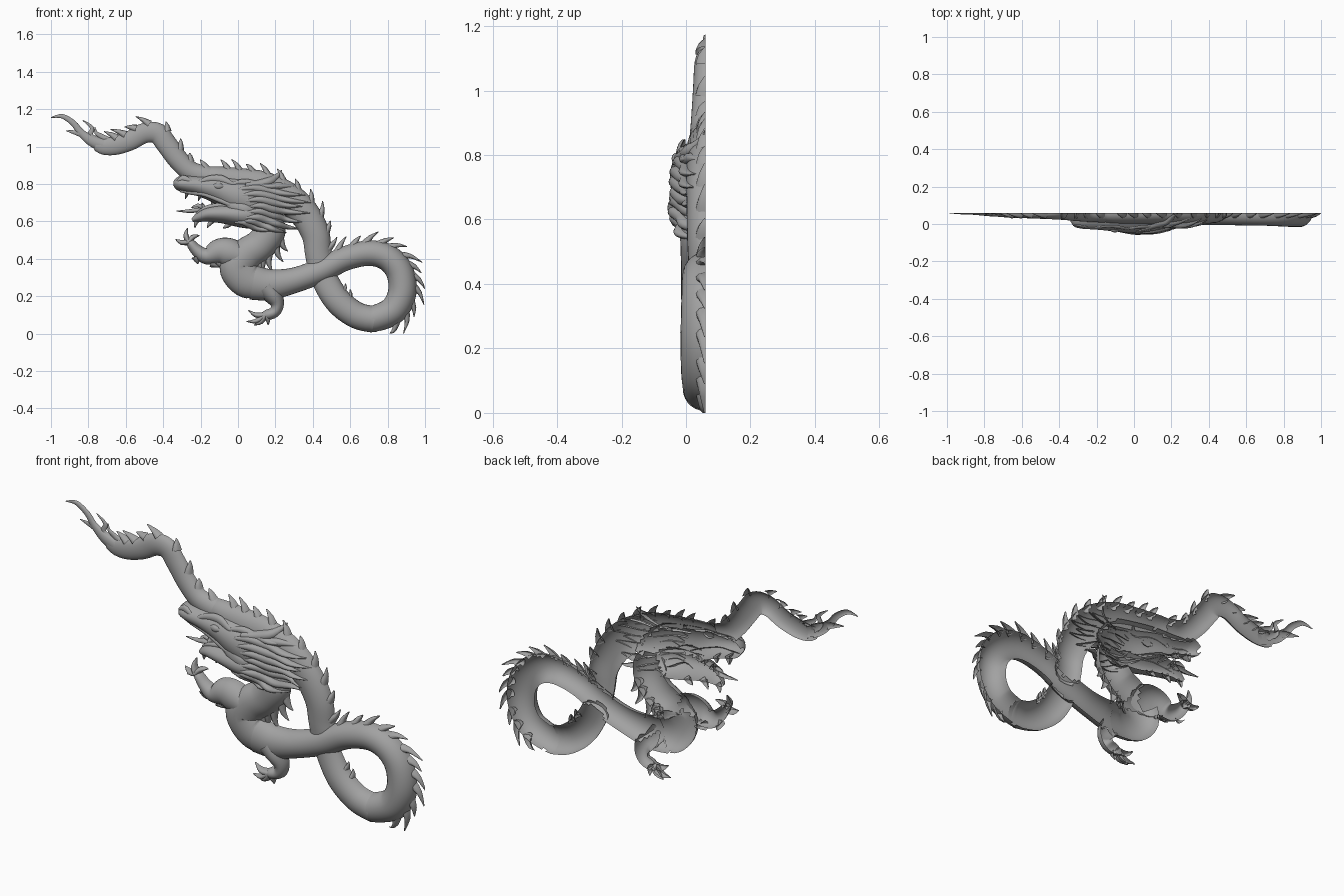
import bpy, math

BACK = 0.06          # y of the flat open back of the relief
PARTS, FIELD = {}, []
grey = bpy.data.materials.new("dark_grey")
grey.diffuse_color = (0.36, 0.36, 0.36, 1)


def spline(pts, step):
    """Catmull-Rom through (x, z, half width, relief height) points."""
    out = []
    for i in range(len(pts) - 1):
        p = [pts[max(i - 1, 0)], pts[i], pts[i + 1], pts[min(i + 2, len(pts) - 1)]]
        n = max(2, round(math.dist(p[1][:2], p[2][:2]) / step))
        for s in range(n):
            t = s / n
            out.append([0.5 * (2 * b + (c - a) * t + (2 * a - 5 * b + 4 * c - d) * t * t
                               + (3 * b - a - 3 * c + d) * t ** 3) for a, b, c, d in zip(*p)])
    out.append(list(pts[-1]))
    for o in out:
        o[2], o[3] = max(o[2], 0.001), max(o[3], 0.001)
    return out


def add(name, pts, k=1.0, solid=False, drape=False, arc=8, step=0.015):
    pts = [tuple(p) if len(p) == 4 else (*p, p[2] * k) for p in pts]
    s = spline(pts, step)
    PARTS.setdefault(name, []).append((s, drape, arc))
    if solid:
        FIELD.append((name, s))
    return s


def height(x, z, skip=None):
    best = 0.0
    for name, s in FIELD:
        if name != skip:
            for x0, z0, r, h in s:
                q = ((x - x0) ** 2 + (z - z0) ** 2) / (r * r)
                if q < 1:
                    best = max(best, h * math.sqrt(1 - q))
    return best


def tangent(s, i):
    a, b = s[max(i - 1, 0)], s[min(i + 1, len(s) - 1)]
    d = math.dist(a[:2], b[:2]) or 1
    return (b[0] - a[0]) / d, (b[1] - a[1]) / d


def fins(name, s, lo, hi, count, side, length, lean=0.8, r=0.017):
    """Curved spikes along one edge of a swept part, leaning to the tail."""
    for c in range(count):
        i = int((lo + (hi - lo) * c / max(count - 1, 1)) * (len(s) - 1))
        x, z, w, h = s[i]
        tx, tz = tangent(s, i)
        nx, nz = -tz * side, tx * side
        L = length * (1 + 0.25 * math.sin(c * 2.3))

        def at(out, back):
            return x + nx * out - tx * back, z + nz * out - tz * back
        add(name, [(*at(w * 0.75, -r), r * 1.4, 0.032), (*at(w + L * 0.25, L * 0.15), r * 0.75, 0.022),
                   (*at(w + L * 0.7, L * lean), 0.002, 0.004)], arc=5, step=0.02)


def claws(name, root, tips, r=0.016):
    for x, z in tips:
        mx, mz = (root[0] + x) / 2, (root[1] + z) / 2
        bx, bz = -(z - root[1]) * 0.15, (x - root[0]) * 0.15
        add(name, [(*root, r, 0.035), (mx + bx, mz + bz, r * 0.85, 0.03), (x, z, 0.002, 0.004)], arc=6)


# Tail and the body strand that passes behind the head and under the loop
tail = add("tail", [(-.76, 1.01, .03, .018), (-.72, 1.0, .043, .022), (-.66, 1.005, .05, .026),
                    (-.58, 1.03, .052, .029), (-.50, 1.072, .054, .032), (-.43, 1.07, .056, .035),
                    (-.38, 1.01, .056, .038), (-.32, .93, .055, .043), (-.25, .865, .055, .048),
                    (-.16, .835, .06, .052)], solid=True, arc=14)
back = add("back", [(-.18, .835, .055, .045), (-.12, .83, .065, .055), (.01, .80, .085, .06), (.14, .775, .09, .06),
                    (.27, .72, .085, .06), (.36, .635, .08, .058), (.415, .53, .075, .056),
                    (.43, .42, .07, .05), (.455, .31, .07, .045), (.53, .18, .072, .06), (.63, .10, .071, .066),
                    (.73, .075, .071, .07)], solid=True, arc=14)

# Loop, crossing strand, belly and neck
loop = add("loop", [(.68, .083, .07, .068), (.73, .08, .071, .07), (.83, .125, .075, .075), (.878, .22, .076, .077),
                    (.865, .33, .074, .075), (.80, .405, .071, .073), (.70, .43, .068, .069), (.57, .40, .065, .067),
                    (.44, .335, .066, .066), (.30, .285, .068, .066), (.17, .262, .083, .07),
                    (.08, .275, .095, .072)], solid=True, arc=14)
neck = add("neck", [(.13, .265, .08, .066), (.05, .29, .10, .072), (0, .36, .10, .075), (.05, .425, .09, .076),
                    (.12, .475, .085, .076), (.17, .55, .085, .078), (.15, .63, .08, .075)], solid=True, arc=14)

# Head
add("skull", [(-.345, .805, .012, .03), (-.325, .803, .035, .07), (-.28, .80, .048, .085), (-.2, .79, .058, .09),
              (-.1, .77, .08, .10), (0, .735, .105, .11), (.09, .705, .115, .105), (.16, .69, .095, .085),
              (.22, .68, .06, .05), (.26, .675, .02, .02)], solid=True, arc=18)
add("lower_jaw", [(-.245, .605, .008, .02), (-.215, .62, .025, .05), (-.16, .64, .042, .08), (-.07, .642, .055, .105),
                  (.03, .635, .07, .118), (.12, .63, .07, .095), (.18, .625, .05, .05), (.22, .62, .02, .02)],
    solid=True, arc=14)

# Legs
add("front_leg", [(.05, .40, .06, .07), (-.04, .43, .078, .074), (-.10, .438, .07, .066), (-.17, .415, .045, .052),
                  (-.22, .445, .033, .042), (-.255, .485, .024, .036), (-.275, .50, .014, .02)], solid=True, arc=12)
add("rear_leg", [(.15, .25, .06, .078), (.19, .20, .05, .068), (.21, .155, .036, .05), (.195, .115, .03, .042),
                 (.155, .10, .028, .04), (.125, .095, .014, .02)], solid=True, arc=12)
claws("front_claws", (-.265, .49), [(-.335, .505), (-.27, .565), (-.205, .525)])
claws("rear_claws", (.145, .10), [(.055, .125), (.045, .065), (.085, .045), (.16, .045)])
fins("elbow_fins", PARTS["front_leg"][0][0], .4, .68, 3, 1, .03)

# Flame at the tail tip
for pts in ([(-.70, 1.0, .038), (-.78, 1.03, .03), (-.84, 1.075, .02), (-.88, 1.125, .016), (-.94, 1.162, .012),
             (-1.0, 1.155, .002)],
            [(-.74, 1.02, .025), (-.79, 1.06, .015), (-.78, 1.10, .011), (-.83, 1.14, .002)],
            [(-.82, 1.06, .018), (-.87, 1.075, .012), (-.92, 1.085, .002)],
            [(-.69, 1.03, .02), (-.74, 1.06, .013), (-.76, 1.075, .009), (-.765, 1.105, .002)]):
    add("tail_flame", pts, k=0.6, arc=6)

# Fins along the back
fins("tail_fins", tail, .16, .42, 4, 1, .05)
fins("tail_fins", tail, .54, .94, 4, 1, .028)
fins("back_fins", back, .08, .36, 6, 1, .045)
fins("back_fins", back, .42, .58, 4, 1, .045)
fins("loop_inner_fins", back, .80, .85, 2, 1, .022, r=.011)
fins("loop_fins", loop, .10, .38, 8, -1, .055, lean=1.15)
fins("loop_fins", loop, .42, .68, 6, -1, .055)
fins("neck_fins", neck, .48, .80, 6, -1, .09, lean=.25)

# Mane locks sweeping back from the face and fanning out past the head
for (x0, z0), (x1, z1), (x2, z2) in (
        ((-.04, .80), (.10, .795), (.26, .79)), ((0, .77), (.16, .765), (.36, .74)),
        ((.02, .74), (.18, .732), (.39, .70)), ((.04, .71), (.19, .70), (.345, .68)),
        ((.06, .68), (.19, .665), (.385, .645)), ((.05, .65), (.19, .632), (.35, .595)),
        ((.04, .62), (.17, .60), (.325, .56)), ((.02, .60), (.13, .583), (.26, .54)),
        ((-.02, .595), (.08, .575), (.18, .55))):
    add("mane", [(x0, z0, .006), (x0 * .5 + x1 * .5, z0 * .5 + z1 * .5 + .012, .018), (x1, z1, .021),
                 (x1 * .5 + x2 * .5, z1 * .5 + z2 * .5 - .006, .015, .03), (x2, z2, .002, .008)],
        drape=True, arc=6)
# Horns
for pts in ([(.04, .79, .016), (.12, .80, .024), (.19, .825, .02), (.235, .875, .002)],
            [(.10, .78, .016), (.18, .785, .02), (.24, .79, .016), (.31, .785, .002)]):
    add("horns", pts, k=1.1, drape=True, arc=6)

# Face: brow, eye, nostril, lips, cheek, whiskers and teeth
add("brow", [(-.22, .805, .006), (-.16, .825, .018), (-.09, .825, .022), (-.03, .80, .012), (0, .80, .003)],
    k=.8, drape=True)
add("eye", [(-.135, .79, .004), (-.115, .79, .016), (-.095, .788, .016), (-.075, .786, .004)], k=.8, drape=True)
add("nostril", [(-.325, .815, .006), (-.295, .83, .018), (-.265, .82, .014), (-.24, .81, .004)], k=.8, drape=True)
add("upper_lip", [(-.31, .765, .008), (-.25, .755, .013), (-.18, .745, .013), (-.10, .715, .014), (-.04, .69, .012),
                  (0, .68, .003)], drape=True)
add("lower_lip", [(-.22, .645, .005), (-.17, .672, .012), (-.10, .685, .013), (-.04, .68, .006)], drape=True)
add("cheek", [(-.07, .70, .01), (-.02, .685, .03), (.04, .665, .03), (.09, .66, .006)], k=.5, drape=True)
for pts in ([(-.15, .65, .014), (-.21, .66, .013), (-.26, .655, .01), (-.33, .655, .002)],
            [(-.17, .66, .012), (-.215, .685, .011), (-.25, .672, .002)],
            [(-.19, .63, .016), (-.225, .595, .012), (-.23, .565, .002)],
            [(-.12, .62, .016), (-.15, .59, .012), (-.165, .565, .002)],
            [(-.03, .60, .016), (-.06, .575, .012), (-.08, .565, .002)]):
    add("whiskers", pts, k=1.6, arc=6)
for x, z, d in ((-.27, .76, -.04), (-.20, .75, -.04), (-.18, .665, .035), (-.13, .675, .03)):
    add("teeth", [(x, z, .012, .05), (x - .006, z + d * .5, .009, .04), (x - .012, z + d, .002, .01)], arc=5)


def build(name, sweeps):
    """Open half tubes, with the portions buried in other parts removed."""
    verts, faces = [], []
    for s, drape, arc in sweeps:
        lift = [max(height(p[0], p[1], name) - .006, 0) if drape else 0 for p in s]
        for _ in range(2):
            lift = [(lift[max(i - 1, 0)] + v + lift[min(i + 1, len(lift) - 1)]) / 3 for i, v in enumerate(lift)]
        base, buried = len(verts), []
        for i, (x, z, r, h) in enumerate(s):
            tx, tz = tangent(s, i)
            for j in range(arc + 1):
                a = math.pi * j / arc
                px, pz = x - tz * r * math.cos(a), z + tx * r * math.cos(a)
                d = lift[i] + h * math.sin(a)
                verts.append((min(max(px, -1), 1), BACK - d, max(pz, 0)))
                buried.append(d < height(px, pz, name) - .006)
        w = arc + 1
        for i in range(len(s) - 1):
            for j in range(arc):
                q = [i * w + j, i * w + j + 1, (i + 1) * w + j + 1, (i + 1) * w + j]
                if not all(buried[v] for v in q):
                    faces.append([base + v for v in q])
    used = {v: n for n, v in enumerate(sorted({v for f in faces for v in f}))}
    mesh = bpy.data.meshes.new(name)
    mesh.from_pydata([verts[v] for v in used], [], [[used[v] for v in f] for f in faces])
    mesh.polygons.foreach_set("use_smooth", [True] * len(mesh.polygons))
    mesh.materials.append(grey)
    mesh.update()
    bpy.context.collection.objects.link(bpy.data.objects.new(name, mesh))


for part, sweeps in PARTS.items():
    build(part, sweeps)
